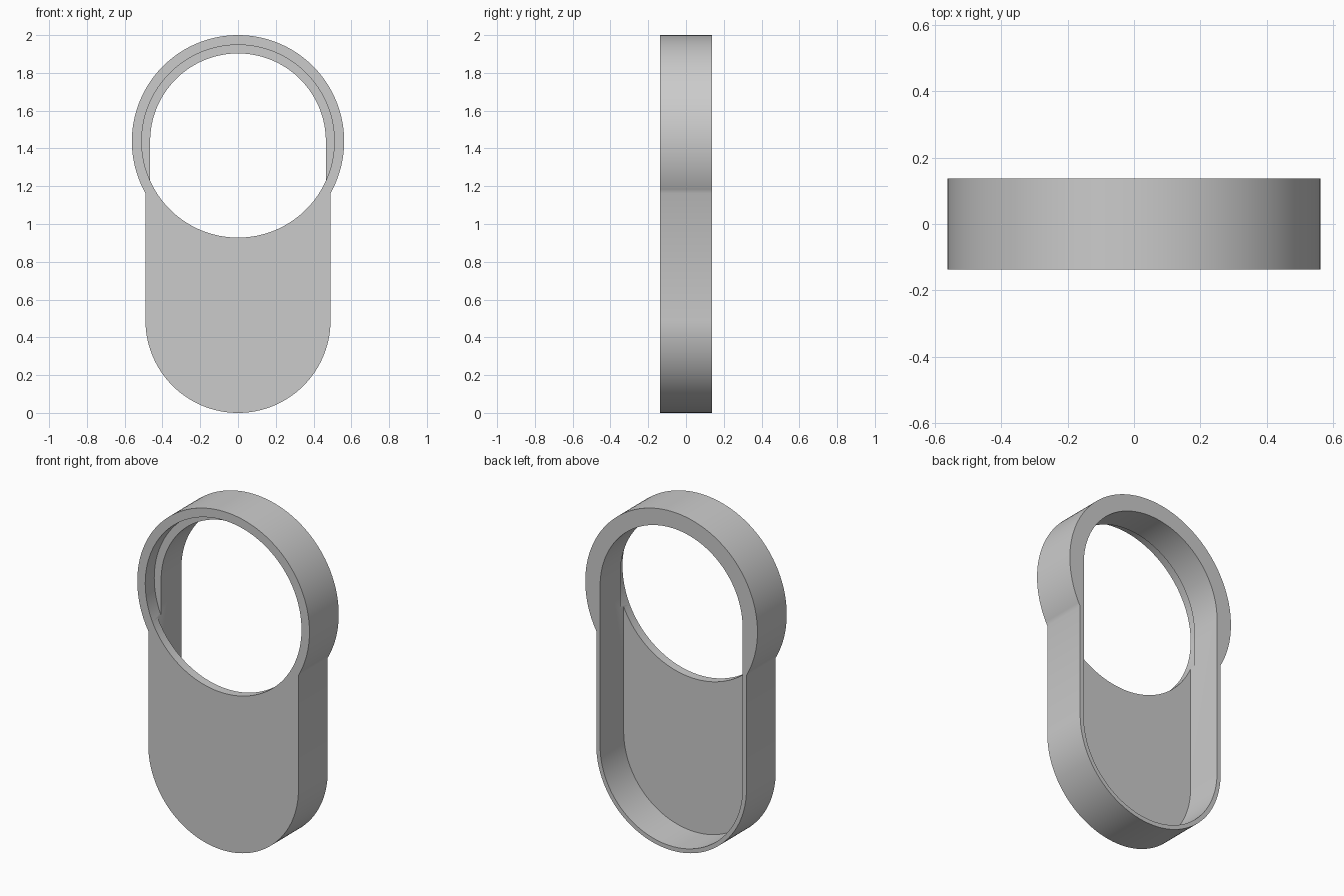
import bpy, bmesh
from math import pi, cos, sin, acos, asin

if "Cube" in bpy.data.objects:
    bpy.data.objects.remove(bpy.data.objects["Cube"])

HALF = 0.1365              # half depth
TOP_Z, LOW_Z = 1.438, 0.49   # centres of ring and rounded foot
RING, HOLE, BODY, CAVITY = 0.562, 0.51, 0.49, 0.465
PLATE, LEDGE = 0.053, 0.084  # front plate thickness, hole depth


def arc(radius, z, start, end, steps=96):
    return [(radius * cos(start + (end - start) * i / steps),
             z + radius * sin(start + (end - start) * i / steps))
            for i in range(steps + 1)]


def prism(name, outline, y0, y1):
    """Extrude an x-z outline from y0 to y1."""
    bm = bmesh.new()
    face = bm.faces.new([bm.verts.new((x, y0, z)) for x, z in outline])
    moved = bmesh.ops.extrude_face_region(bm, geom=[face])["geom"]
    bmesh.ops.translate(bm, vec=(0, y1 - y0, 0),
                        verts=[v for v in moved if isinstance(v, bmesh.types.BMVert)])
    bmesh.ops.recalc_face_normals(bm, faces=bm.faces)
    mesh = bpy.data.meshes.new(name)
    bm.to_mesh(mesh)
    bm.free()
    obj = bpy.data.objects.new(name, mesh)
    bpy.context.collection.objects.link(obj)
    return obj


# Grey material
grey = bpy.data.materials.new("plain grey")
grey.use_nodes = True
colour = (0.6, 0.6, 0.6, 1)
grey.diffuse_color = colour
grey.node_tree.nodes["Principled BSDF"].inputs["Base Color"].default_value = colour

# Housing: round ring head merging into a straight body with rounded foot
meet = -acos(BODY / RING)
housing = prism("housing", arc(RING, TOP_Z, meet, pi - meet)
                + arc(BODY, LOW_Z, pi, 2 * pi), -HALF, HALF)
housing.data.materials.append(grey)

# Cutters: slot-shaped cavity from the back, round opening from the front
cavity = prism("cavity_cutter", arc(CAVITY, TOP_Z, 0, pi)
               + arc(CAVITY, LOW_Z, pi, 2 * pi), -HALF + PLATE, HALF + 0.1)
opening = prism("opening_cutter", arc(HOLE, TOP_Z, 0, 2 * pi, 160)[:-1],
                -HALF - 0.1, -HALF + LEDGE)

bpy.ops.object.select_all(action="DESELECT")
housing.select_set(True)
bpy.context.view_layer.objects.active = housing
for cutter in (cavity, opening):
    cutter.hide_render = True
    cutter.data.materials.append(grey)
    mod = housing.modifiers.new(cutter.name, "BOOLEAN")
    mod.operation = "DIFFERENCE"
    mod.solver = "EXACT"
    mod.object = cutter
    bpy.ops.object.modifier_apply(modifier=mod.name)
    bpy.data.objects.remove(cutter)

bpy.ops.object.shade_smooth_by_angle()
